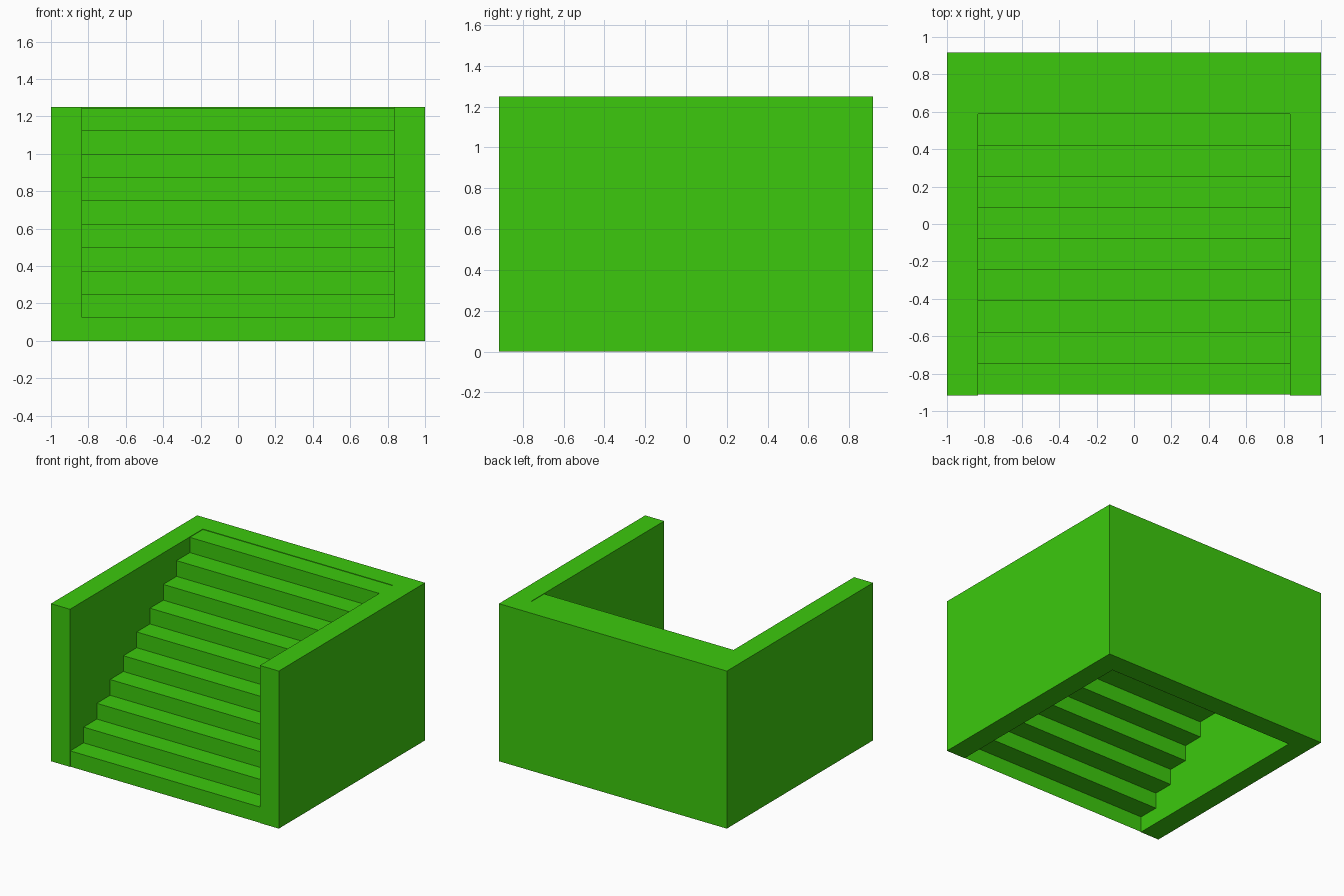
import bpy
import bmesh
from mathutils import Vector

cube = bpy.data.objects.get("Cube")
if cube:
    bpy.data.objects.remove(cube, do_unlink=True)

# Overall sizes
HALF_W, HALF_D, HEIGHT = 1.0, 0.9167, 1.25
WALL = 1 / 6
STEPS = 10
RISE, RUN = HEIGHT / STEPS, 1 / 6
GAP = 0.004   # steps sit slightly behind and below the wall edges
INNER = HALF_W - WALL

green = bpy.data.materials.new("bright_green")
green.use_nodes = True
color = (0.045, 0.584, 0.004, 1)
green.diffuse_color = color
green.node_tree.nodes["Principled BSDF"].inputs["Base Color"].default_value = color


def add_object(name, bm):
    mesh = bpy.data.meshes.new(name)
    bm.to_mesh(mesh)
    bm.free()
    mesh.materials.append(green)
    obj = bpy.data.objects.new(name, mesh)
    bpy.context.collection.objects.link(obj)
    return obj


# U-shaped surrounding wall, open at the front
bm = bmesh.new()
half = [(HALF_W, HALF_D), (HALF_W, -HALF_D), (INNER, -HALF_D), (INNER, HALF_D - WALL)]
outline = half + [(-x, y) for x, y in reversed(half)]
base = bm.faces.new([bm.verts.new((x, y, 0)) for x, y in outline])
top = bmesh.ops.extrude_face_region(bm, geom=[base], use_keep_orig=True)
bmesh.ops.translate(bm, vec=(0, 0, HEIGHT),
                    verts=[v for v in top["geom"] if isinstance(v, bmesh.types.BMVert)])
bmesh.ops.recalc_face_normals(bm, faces=bm.faces)
add_object("surrounding_wall", bm)

# Stair sheet: a zigzag profile swept between the walls, open underneath
profile = []
for i in range(STEPS):
    y = -HALF_D + GAP + i * RUN
    profile += [(y, i * RISE), (y, (i + 1) * RISE)]
profile[-1] = (profile[-1][0], HEIGHT - GAP)
profile.append((HALF_D - WALL, HEIGHT - GAP))

bm = bmesh.new()
left = [bm.verts.new((INNER, y, z)) for y, z in profile]
right = [bm.verts.new((-INNER, y, z)) for y, z in profile]
for i in range(len(profile) - 1):
    face = bm.faces.new((right[i], left[i], left[i + 1], right[i + 1]))
    face.normal_update()
    if face.normal.dot(Vector((0, -1, 1))) < 0:
        face.normal_flip()
add_object("stairs", bm)
